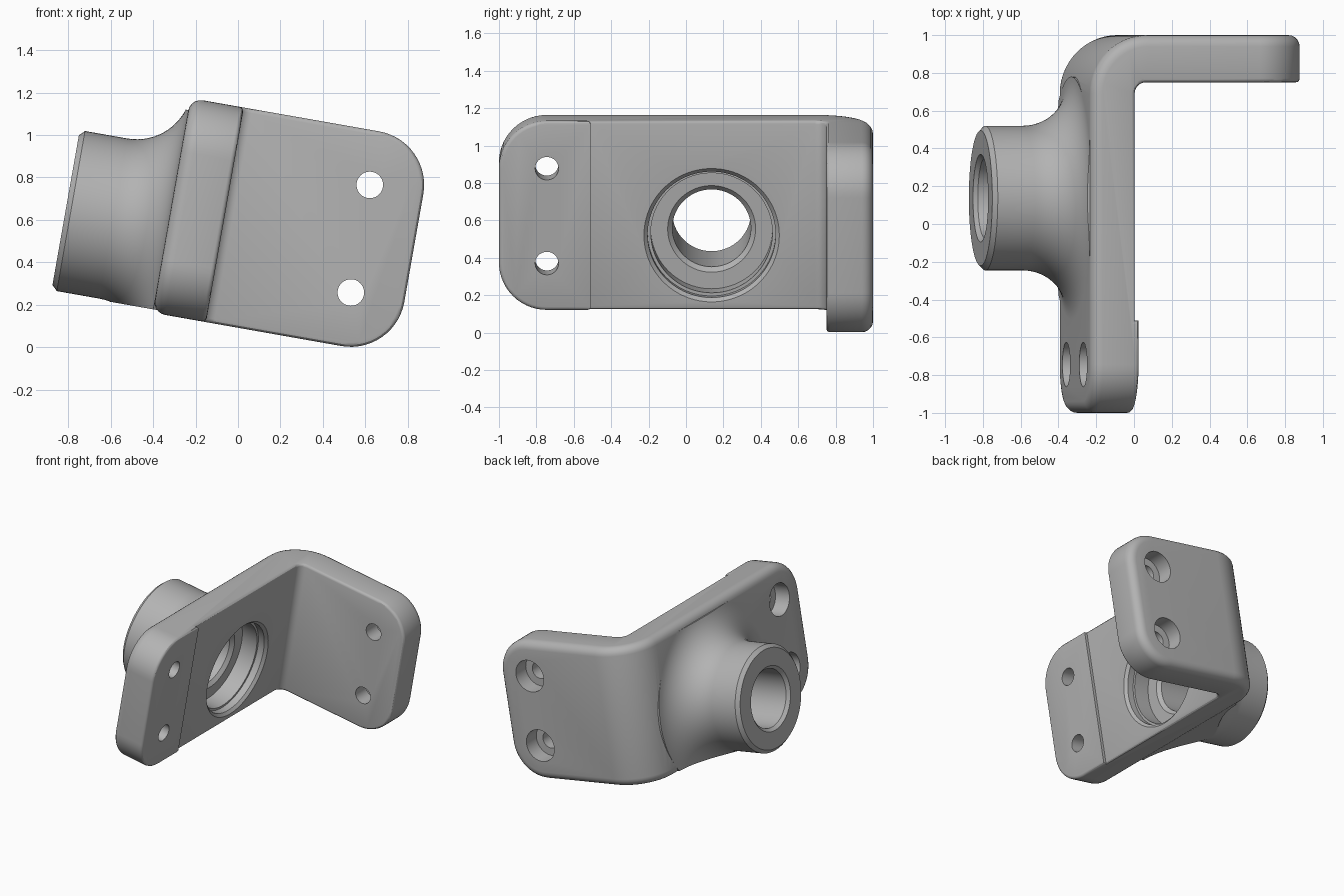
import bpy, bmesh
from math import sin, cos, pi, radians
from mathutils import Matrix

cube = bpy.data.objects.get("Cube")
if cube:
    bpy.data.objects.remove(cube, do_unlink=True)

TILT = radians(10)
LOW, HIGH = 0.09, 1.117            # plate width limits
BACK, FRONT, RECESSED = -0.425, -0.169, -0.19
TIP, CORNER = 0.735, 0.256
FLANGE_IN, FLANGE_OUT = 0.75, 1.0
BOSS_Y, BOSS_Z = 0.137, 0.495

grey = bpy.data.materials.new("cast grey")
grey.use_nodes = True
colour = (0.45, 0.45, 0.45, 1)
grey.diffuse_color = colour
grey.node_tree.nodes["Principled BSDF"].inputs["Base Color"].default_value = colour


def finish(bm, name):
    bmesh.ops.recalc_face_normals(bm, faces=bm.faces[:])
    mesh = bpy.data.meshes.new(name)
    bm.to_mesh(mesh)
    bm.free()
    mesh.materials.append(grey)
    ob = bpy.data.objects.new(name, mesh)
    bpy.context.collection.objects.link(ob)
    return ob


def arc(cx, cy, r, a0, a1, n):
    return [(cx + r * cos(a0 + (a1 - a0) * i / n), cy + r * sin(a0 + (a1 - a0) * i / n))
            for i in range(n + 1)]


def lathe(name, profile, place, sides=64):
    """Turn (along, radius) points about the X axis, then place the solid."""
    bm = bmesh.new()
    rings = [[bm.verts.new((u, r * cos(2 * pi * i / sides), r * sin(2 * pi * i / sides)))
              for i in range(sides)] for u, r in profile]
    for a, b in zip(rings, rings[1:]):
        for i in range(sides):
            j = (i + 1) % sides
            bm.faces.new((a[i], a[j], b[j], b[i]))
    bm.faces.new(rings[0])
    bm.faces.new(rings[-1])
    bm.transform(place)
    return finish(bm, name)


def combine(target, tool, operation):
    mod = target.modifiers.new("cut", 'BOOLEAN')
    mod.operation, mod.solver, mod.object = operation, 'EXACT', tool
    bpy.context.view_layer.objects.active = target
    bpy.ops.object.modifier_apply(modifier=mod.name)
    bpy.data.objects.remove(tool, do_unlink=True)


# Bent plate: L profile with a raised foot pad, extruded over its width
outer_r, inner_r = 0.31, 0.06
profile = [(BACK, -1)]
profile += [(FRONT, -1), (FRONT, -0.51), (RECESSED, -0.51)]
profile += arc(RECESSED + inner_r, FLANGE_IN - inner_r, inner_r, pi, pi / 2, 8)
profile += [(TIP, FLANGE_IN), (TIP, FLANGE_OUT)]
profile += arc(BACK + outer_r, FLANGE_OUT - outer_r, outer_r, pi / 2, pi, 14)
bm = bmesh.new()
base = bm.faces.new([bm.verts.new((x, y, LOW)) for x, y in profile])
top = bmesh.ops.extrude_face_region(bm, geom=[base])["geom"]
bmesh.ops.translate(bm, vec=(0, 0, HIGH - LOW),
                    verts=[g for g in top if isinstance(g, bmesh.types.BMVert)])
bmesh.ops.recalc_face_normals(bm, faces=bm.faces[:])


def at_end(co):
    return co.y < -0.999 or co.x > TIP - 0.001


def is_corner(e):
    a, b = (v.co for v in e.verts)
    return abs(a.z - b.z) < 0.001 and at_end(a) and at_end(b)


def bevel(edges, offset, segments):
    bmesh.ops.bevel(bm, geom=edges, offset=offset, segments=segments, profile=0.5,
                    affect='EDGES', clamp_overlap=False)
    bm.normal_update()


def sheet_side(f):
    c = f.calc_center_median()
    if abs(f.normal.z) > 0.001 or at_end(c):
        return 0
    return -1 if c.y > 0.8 or c.x < -0.3 else 1


def rim(side):
    return [e for e in bm.edges
            if sorted(sheet_side(f) == side for f in e.link_faces) == [False, True]]


bevel([e for e in bm.edges if is_corner(e)], CORNER, 14)
bevel(rim(1), 0.02, 3)
bevel(rim(-1), 0.06, 5)
bracket = finish(bm, "bracket")

# Boss flaring into the plate, trimmed to the plate width
flare = 0.26
boss_r = 0.383
shape = [(-0.912, boss_r - 0.025), (-0.887, boss_r)]
shape += arc(BACK - flare, boss_r + flare, flare, -pi / 2, 0, 16)
shape += [(-0.3, boss_r + flare)]
centre = Matrix.Translation((0, BOSS_Y, BOSS_Z))
boss = lathe("boss", shape, centre, 96)
bm = bmesh.new()
bmesh.ops.create_cube(bm, size=1, matrix=Matrix.Translation((-0.6, 0, 0.583))
                      @ Matrix.Diagonal((1, 3, 0.954, 1)))
combine(boss, finish(bm, "trim"), 'INTERSECT')
combine(bracket, boss, 'UNION')

# Stepped bearing seat and through bore
seat = [(-1, 0.32), (-0.912, 0.232), (-0.89, 0.21), (-0.41, 0.21), (-0.385, 0.235),
        (-0.385, 0.325), (-0.26, 0.325), (-0.26, 0.342), (-0.21, 0.342),
        (RECESSED, 0.362), (-0.1, 0.362)]
combine(bracket, lathe("bore", seat, centre, 96), 'DIFFERENCE')

# Counterbored screw holes in the foot and the flange
screw = [(-0.1, 0.118), (0.12, 0.118), (0.12, 0.0625), (0.4, 0.0625)]
for z in (LOW + CORNER, HIGH - CORNER):
    foot = Matrix.Translation((BACK, CORNER - 1, z))
    flange = Matrix.Translation((TIP - CORNER, FLANGE_OUT, z)) @ Matrix.Rotation(-pi / 2, 4, 'Z')
    for place in (foot, flange):
        combine(bracket, lathe("screw_hole", screw, place, 40), 'DIFFERENCE')

# Tilt the whole part and shade it
bracket.data.transform(Matrix.Rotation(TILT, 4, 'Y'))
bpy.ops.object.select_all(action='DESELECT')
bracket.select_set(True)
bpy.context.view_layer.objects.active = bracket
bpy.ops.object.shade_smooth_by_angle(angle=radians(30))
